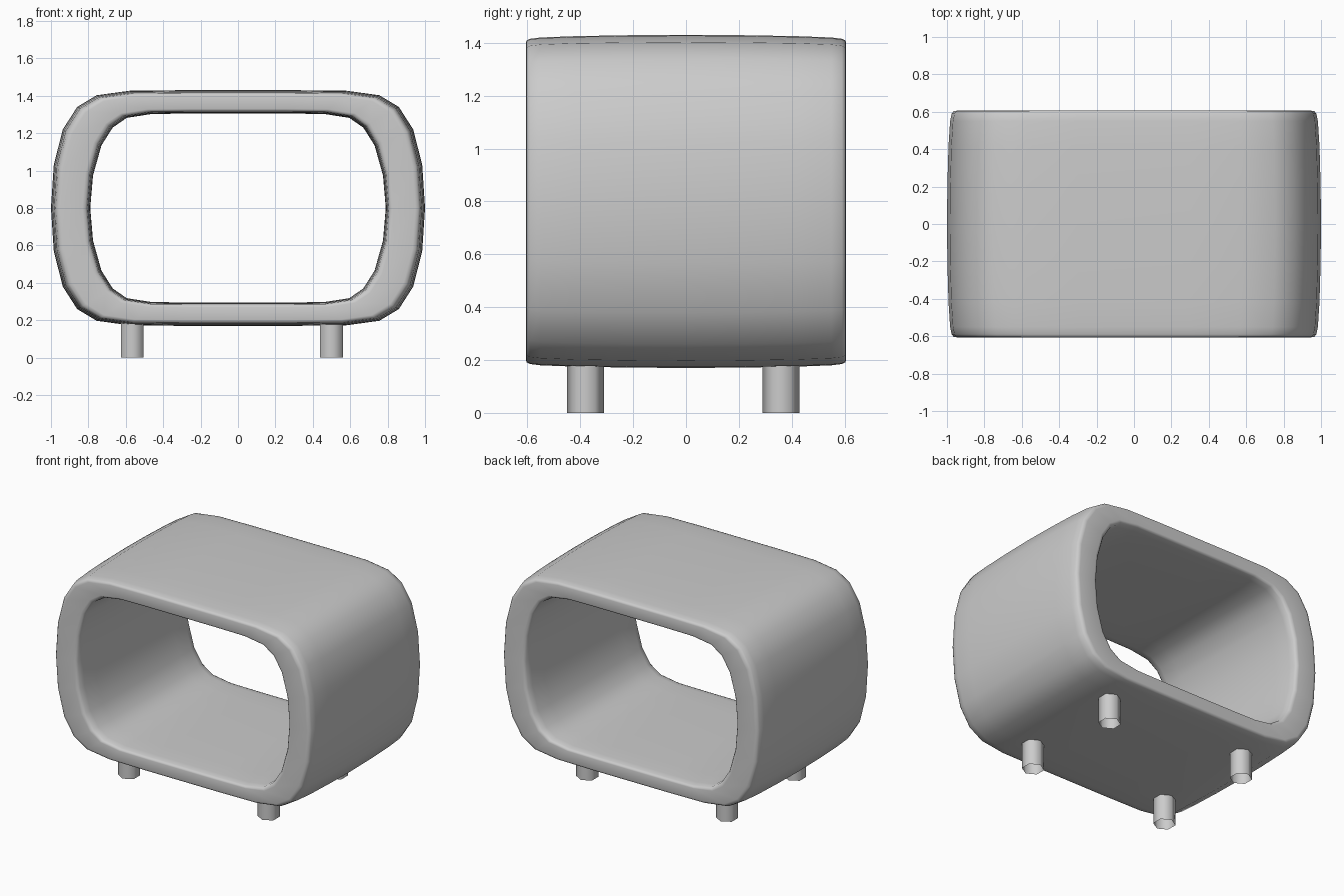
import bpy, bmesh

if "Cube" in bpy.data.objects:
    bpy.data.objects.remove(bpy.data.objects["Cube"])

CZ = 0.8  # height of the shell's centre

# Matching quarter profiles (x, height above centre), from the side to the top
OUTER = [(1.0, 0), (0.985, 0.23), (0.937, 0.42), (0.86, 0.54), (0.755, 0.603), (0.58, 0.627), (0.3, 0.63), (0, 0.63)]
INNER = [(0.79, 0), (0.775, 0.175), (0.73, 0.335), (0.67, 0.43), (0.595, 0.482), (0.46, 0.503), (0.25, 0.505), (0, 0.505)]

# Wall section: (y, blend from outer to inner profile)
HALF = [(0, 0), (0.22, 0.012), (0.42, 0.04), (0.55, 0.08), (0.59, 0.12), (0.603, 0.17), (0.606, 0.25),
        (0.606, 0.8), (0.603, 0.87), (0.59, 0.92), (0.55, 0.95), (0.42, 0.975), (0.22, 0.993), (0, 1)]
SECTION = HALF + [(-y, t) for y, t in HALF[-2:0:-1]]


def full_loop(q):
    """Mirror a quarter profile into a closed loop."""
    top = q + [(-x, z) for x, z in q[-2::-1]]
    return top + [(x, -z) for x, z in top[-2:0:-1]]


def finish(bm, name):
    bmesh.ops.recalc_face_normals(bm, faces=bm.faces)
    for f in bm.faces:
        f.smooth = True
    me = bpy.data.meshes.new(name)
    bm.to_mesh(me)
    bm.free()
    ob = bpy.data.objects.new(name, me)
    bpy.context.collection.objects.link(ob)
    return ob


# Rounded open shell
bm = bmesh.new()
pairs = list(zip(full_loop(OUTER), full_loop(INNER)))
rings = []
for y, t in SECTION:
    rings.append([bm.verts.new((a[0] + (b[0] - a[0]) * t, y, CZ + a[1] + (b[1] - a[1]) * t)) for a, b in pairs])
n = len(pairs)
for i, r in enumerate(rings):
    s = rings[(i + 1) % len(rings)]
    for j in range(n):
        k = (j + 1) % n
        bm.faces.new((r[j], r[k], s[k], s[j]))
finish(bm, "shell")

# Four hexagonal open-ended legs
for x, side in ((-0.565, "left"), (0.5, "right")):
    for y, end in ((-0.38, "front"), (0.36, "back")):
        bm = bmesh.new()
        bmesh.ops.create_cone(bm, cap_ends=False, segments=6, radius1=0.07, radius2=0.07, depth=0.2)
        leg = finish(bm, f"{end}_{side}_leg")
        leg.location = (x, y, 0.1)
